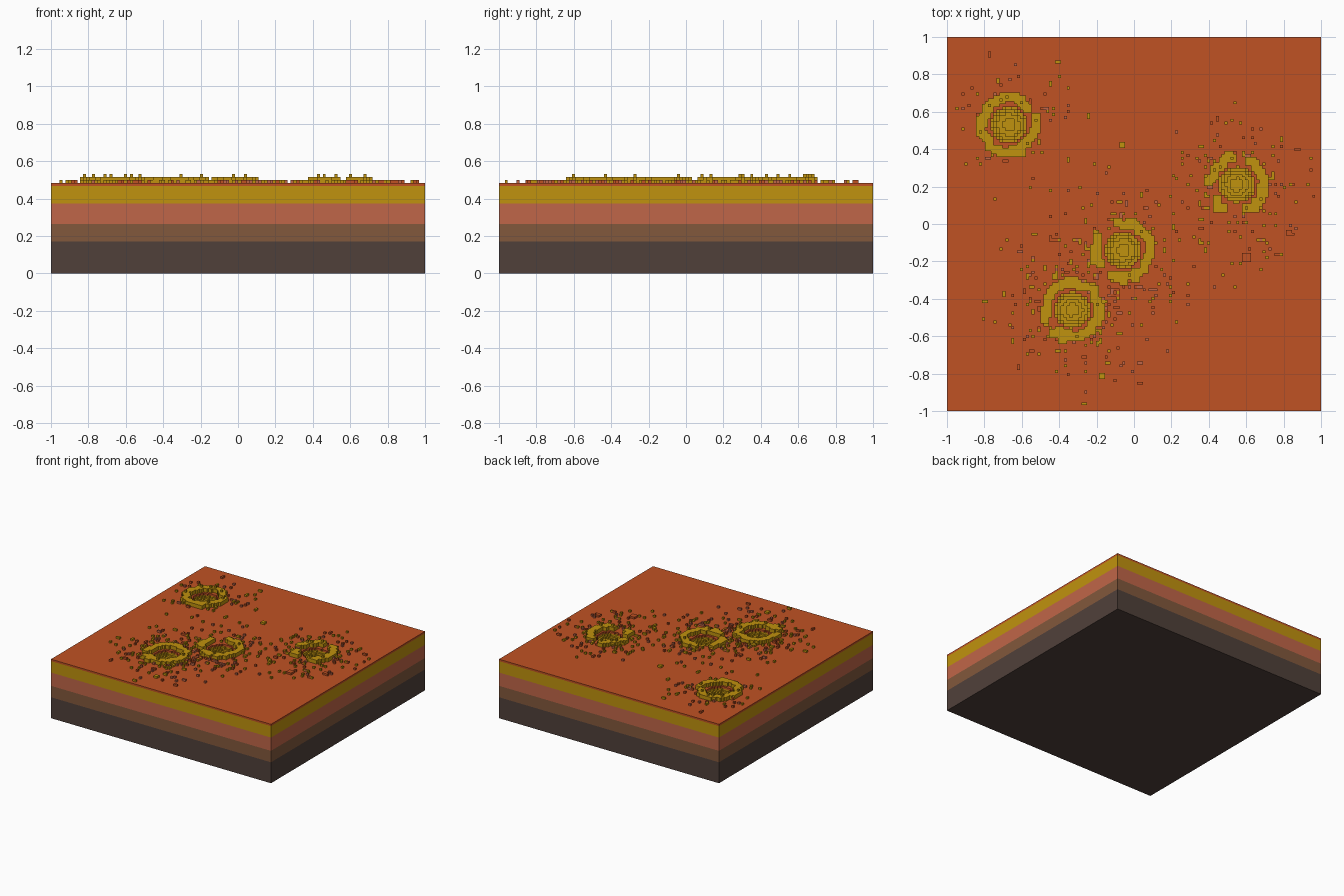
import bpy
import bmesh
import math
import random

random.seed(7)
if "Cube" in bpy.data.objects:
    bpy.data.objects.remove(bpy.data.objects["Cube"])

N = 128                 # cells along one side
V = 2 / N               # cell size
GROUND, SOIL = 31, 24   # ground level and underside of the crust, in cells


def material(name, hex_code):
    def lin(c):
        return c / 12.92 if c <= 0.04045 else ((c + 0.055) / 1.055) ** 2.4
    rgb = [lin(int(hex_code[i:i + 2], 16) / 255) for i in (0, 2, 4)]
    m = bpy.data.materials.new(name)
    m.diffuse_color = (*rgb, 1)
    m.use_nodes = True
    bsdf = m.node_tree.nodes["Principled BSDF"]
    bsdf.inputs["Base Color"].default_value = (*rgb, 1)
    bsdf.inputs["Roughness"].default_value = 0.9
    return m


orange = material("rust orange", "C05223")
ochre = material("ochre", "C0920E")
clay = material("clay pink", "C06648")
brown = material("brown", "82583C")
bedrock_col = material("dark brown", "50403A")


def finish(bm, name, mats):
    bmesh.ops.remove_doubles(bm, verts=bm.verts, dist=0.0001)
    bmesh.ops.recalc_face_normals(bm, faces=bm.faces)
    mesh = bpy.data.meshes.new(name)
    bm.to_mesh(mesh)
    bm.free()
    for m in mats:
        mesh.materials.append(m)
    ob = bpy.data.objects.new(name, mesh)
    bpy.context.collection.objects.link(ob)
    return ob


def quad(bm, pts, mat):
    """Add one face from points given in cells."""
    f = bm.faces.new([bm.verts.new((x * V - 1, y * V - 1, z * V)) for x, y, z in pts])
    f.material_index = mat


def box(bm, x0, y0, z0, x1, y1, z1, mat=0):
    c = [(x, y, z) for z in (z0, z1) for x, y in ((x0, y0), (x1, y0), (x1, y1), (x0, y1))]
    for ids in ((3, 2, 1, 0), (4, 5, 6, 7), (0, 1, 5, 4), (1, 2, 6, 5), (2, 3, 7, 6), (3, 0, 4, 7)):
        quad(bm, [c[i] for i in ids], mat)


# Flat rock layers under the crust
for name, low, high, mat in (("bedrock", 0, 11, bedrock_col),
                             ("brown_layer", 11, 17, brown),
                             ("clay_layer", 17, SOIL, clay)):
    bm = bmesh.new()
    box(bm, 0, 0, low, N, N, high)
    finish(bm, name, [mat])

# Craters: centre x, centre y, gaps in the rim (degrees), number of fragments
CRATERS = (
    (-0.67, 0.53, ((15, 35), (255, 270)), 75),
    (0.55, 0.21, ((70, 95), (180, 212), (245, 290)), 140),
    (-0.06, -0.14, ((105, 150), (215, 240)), 150),
    (-0.33, -0.46, ((45, 55), (200, 225)), 170),
)
PIT = 0.095


def crater_distance(i, j):
    x, y = (i + 0.5) * V - 1, (j + 0.5) * V - 1
    return min(math.hypot(x - c[0], y - c[1]) for c in CRATERS)


def height(i, j):
    """Level of the ground, stepping down inside the pits."""
    if not (0 <= i < N and 0 <= j < N):
        return SOIL
    d = crater_distance(i, j) / PIT
    return GROUND if d > 1 else GROUND - 1 - round(4 * (1 - d * d))


# Crust: an orange skin over ochre soil, with the stepped pits
H = {(i, j): height(i, j) for i in range(-1, N + 1) for j in range(-1, N + 1)}
bm = bmesh.new()
for i in range(N):
    for j in range(N):
        h = H[i, j]
        a, b, c, d = (i, j), (i + 1, j), (i + 1, j + 1), (i, j + 1)
        quad(bm, [(*p, h) for p in (a, b, c, d)], 0 if h == GROUND else 1)
        for p, q, n in ((a, b, (i, j - 1)), (b, c, (i + 1, j)),
                        (c, d, (i, j + 1)), (d, a, (i - 1, j))):
            for k in range(H[n], h):
                quad(bm, [(*p, k), (*q, k), (*q, k + 1), (*p, k + 1)],
                     0 if k == GROUND - 1 else 1)
finish(bm, "crust", [orange, ochre])

# Raised broken rims, stamped as small clumps around each pit
rim = {}
for cx, cy, gaps, _ in CRATERS:
    for deg in range(0, 360, 7):
        if any(lo <= deg <= hi for lo, hi in gaps):
            continue
        r = random.uniform(0.132, 0.158)
        i = int((cx + r * math.cos(math.radians(deg)) + 1) / V)
        j = int((cy + r * math.sin(math.radians(deg)) + 1) / V)
        for u in (-1, 0, 1):
            for v in (-1, 0, 1):
                cell = (i + u, j + v)
                if crater_distance(*cell) > PIT + 0.012:
                    rim[cell] = max(rim.get(cell, 0), 2)
        if random.random() < 0.12:
            rim[i, j] = 3
bm = bmesh.new()
for (i, j), tall in rim.items():
    box(bm, i, j, GROUND, i + 1, j + 1, GROUND + tall)
finish(bm, "crater_rims", [ochre])

# Fragments thrown out around the craters
bm = bmesh.new()
used = set(rim)
for cx, cy, _, count in CRATERS:
    for _ in range(count):
        r = 0.13 + abs(random.gauss(0, 0.17))
        t = random.uniform(0, math.tau)
        i = int((cx + r * math.cos(t) + 1) / V)
        j = int((cy + r * math.sin(t) + 1) / V)
        w, d = random.choice(((1, 1),) * 8 + ((1, 2), (2, 1)))
        cells = {(i + u, j + v) for u in range(w) for v in range(d)}
        if cells & used or any(crater_distance(*c) < 0.11 for c in cells):
            continue
        if not (1 <= i < N - 2 and 1 <= j < N - 2):
            continue
        used |= cells
        box(bm, i, j, GROUND, i + w, j + d, GROUND + 1, random.choice((0, 0, 1, 2)))
# A few larger loose blocks: x, y, width in cells, colour
for x, y, w, mat in ((0.58, -0.2, 3, 1), (0.82, -0.05, 2, 1),
                     (-0.07, 0.42, 2, 0), (-0.18, -0.82, 2, 0)):
    i, j = int((x + 1) / V), int((y + 1) / V)
    box(bm, i, j, GROUND, i + w, j + w, GROUND + 1, mat)
finish(bm, "ejecta", [ochre, orange, clay])
